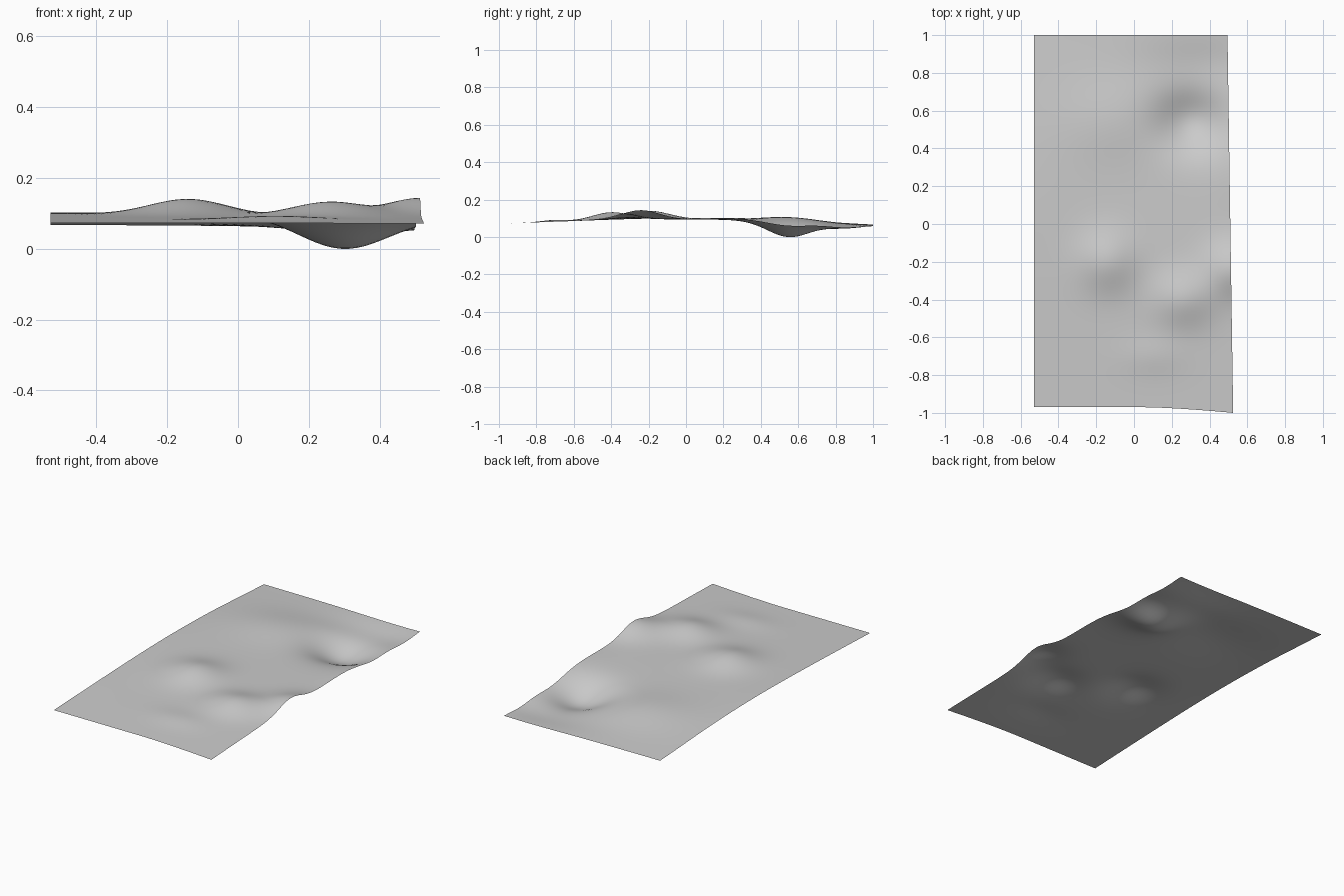
import bpy, bmesh, math

if "Cube" in bpy.data.objects:
    bpy.data.objects.remove(bpy.data.objects["Cube"])

NX, NY = 44, 84

# hills and hollows: centre x, centre y, radius x, radius y, height
BUMPS = [
    (0.30, 0.55, 0.125, 0.115, -0.085),   # deep hollow
    (0.35, 0.84, 0.22, 0.10, -0.024),     # shallow trough by the back edge
    (-0.14, -0.20, 0.11, 0.11, 0.046),    # round knoll
    (0.26, -0.40, 0.11, 0.10, 0.042),     # ridge, inner hill
    (0.52, -0.24, 0.10, 0.10, 0.050),     # ridge, outer hill
    (-0.12, 0.55, 0.18, 0.15, 0.022),     # low rise
    (0.10, -0.70, 0.12, 0.07, 0.010),     # small front swell
    (-0.53, 0.25, 0.22, 0.40, 0.010),     # left edge lift
    (0.54, 0.27, 0.10, 0.14, 0.008),      # right edge lift
]


def height(x, y):
    z = 0.069 + 0.026 * math.cos(math.pi / 2 * min(1, abs(y)))
    z += -0.003 * y
    for cx, cy, rx, ry, h in BUMPS:
        z += h * math.exp(-((x - cx) / rx) ** 2 / 2 - ((y - cy) / ry) ** 2 / 2)
    return max(z, 0)


# terrain sheet with a slightly skewed right and front edge
bm = bmesh.new()
rows = []
for j in range(NY + 1):
    v = j / NY
    row = []
    for i in range(NX + 1):
        u = i / NX
        x = -0.53 + u * (1.055 - 0.03 * v)
        front = -0.97 - 0.03 * max(0, (u - 0.55) / 0.45) ** 1.5
        y = front + (1 - front) * v
        row.append(bm.verts.new((x, y, height(x, y))))
    rows.append(row)
for j in range(NY):
    for i in range(NX):
        bm.faces.new((rows[j][i], rows[j][i + 1], rows[j + 1][i + 1], rows[j + 1][i]))

# rest the lowest point on the ground
low = min(v.co.z for v in bm.verts)
for v in bm.verts:
    v.co.z -= low
for f in bm.faces:
    f.smooth = True

mesh = bpy.data.meshes.new("terrain")
bm.to_mesh(mesh)
bm.free()
terrain = bpy.data.objects.new("terrain", mesh)
bpy.context.collection.objects.link(terrain)

grey = bpy.data.materials.new("ground grey")
grey.diffuse_color = (0.6, 0.6, 0.6, 1)
grey.use_nodes = True
grey.node_tree.nodes["Principled BSDF"].inputs["Base Color"].default_value = grey.diffuse_color
mesh.materials.append(grey)
